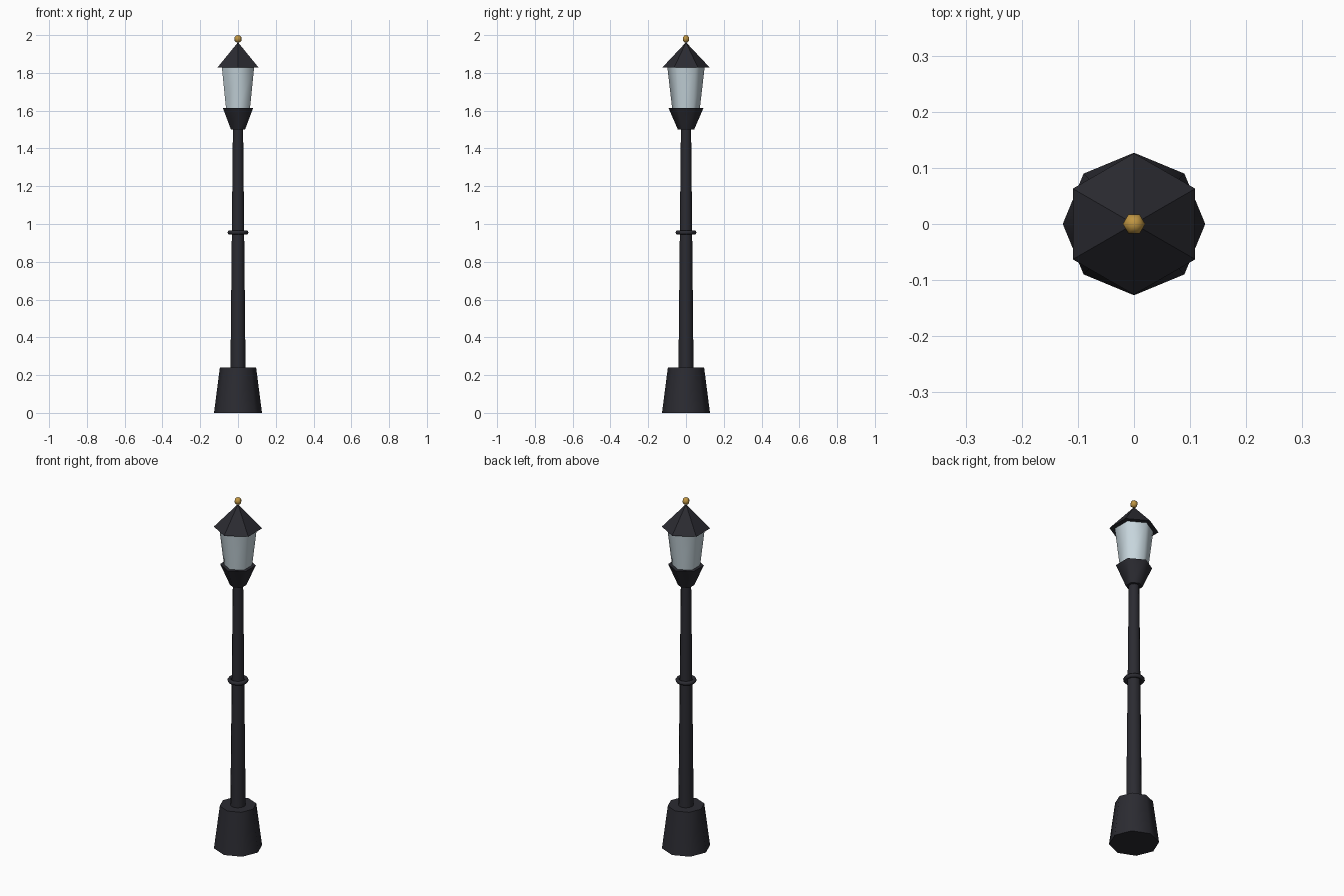
import bpy, math

if "Cube" in bpy.data.objects:
    bpy.data.objects.remove(bpy.data.objects["Cube"])

def material(name, rgb):
    m = bpy.data.materials.new(name)
    m.diffuse_color = (*rgb, 1)
    m.use_nodes = True
    m.node_tree.nodes["Principled BSDF"].inputs["Base Color"].default_value = m.diffuse_color
    return m

iron = material("dark iron", (0.024, 0.024, 0.031))
glass = material("pale glass", (0.57, 0.67, 0.72))
brass = material("brass", (0.52, 0.30, 0.055))

def finish(ob, mat, smooth):
    ob.data.materials.append(mat)
    if smooth:
        bpy.ops.object.select_all(action='DESELECT')
        ob.select_set(True)
        bpy.context.view_layer.objects.active = ob
        bpy.ops.object.shade_smooth_by_angle(angle=math.radians(65))

def lathe(name, profile, sides, mat, start=0.0, smooth=True):
    """Turn a bottom-to-top (radius, z) profile; zero radius makes a point."""
    verts, rings, faces = [], [], []
    for r, z in profile:
        n = 1 if r == 0 else sides
        rings.append([len(verts) + i for i in range(n)])
        for i in range(n):
            a = start + 2 * math.pi * i / sides
            verts.append((r * math.cos(a), r * math.sin(a), z))
    for lo, hi in zip(rings, rings[1:]):
        for i in range(sides):
            j = (i + 1) % sides
            quad = [lo[i % len(lo)], lo[j % len(lo)], hi[j % len(hi)], hi[i % len(hi)]]
            faces.append(list(dict.fromkeys(quad)))
    if len(rings[0]) > 1:
        faces.append(rings[0][::-1])
    if len(rings[-1]) > 1:
        faces.append(rings[-1])
    me = bpy.data.meshes.new(name)
    me.from_pydata(verts, [], faces)
    ob = bpy.data.objects.new(name, me)
    bpy.context.collection.objects.link(ob)
    finish(ob, mat, smooth)

HEX = math.pi / 2  # hexagon corners point along y

# Octagonal foot and tapered pole
lathe("base", [(0.127, 0), (0.096, 0.24)], 8, iron)
lathe("pole", [(0.040, 0.23), (0.027, 1.51)], 12, iron)

# Collar ring half way up
bpy.ops.mesh.primitive_torus_add(major_segments=12, minor_segments=6,
                                 major_radius=0.045, minor_radius=0.011,
                                 location=(0, 0, 0.955))
collar = bpy.context.object
collar.name = "collar_ring"
finish(collar, iron, True)

# Hexagonal lantern: cup, glass and roof
lathe("lantern_cup", [(0.043, 1.50), (0.093, 1.615)], 6, iron, HEX)
lathe("lantern_glass", [(0.073, 1.61), (0.099, 1.832)], 6, glass, HEX)
lathe("lantern_roof", [(0.126, 1.828), (0, 1.962)], 6, iron, HEX, smooth=False)

# Brass ball on top
ball = [(0.02 * math.sin(t), 1.98 - 0.02 * math.cos(t))
        for t in (math.pi * k / 6 for k in range(1, 6))]
lathe("finial", [(0, 1.96)] + ball + [(0, 2.0)], 6, brass)
